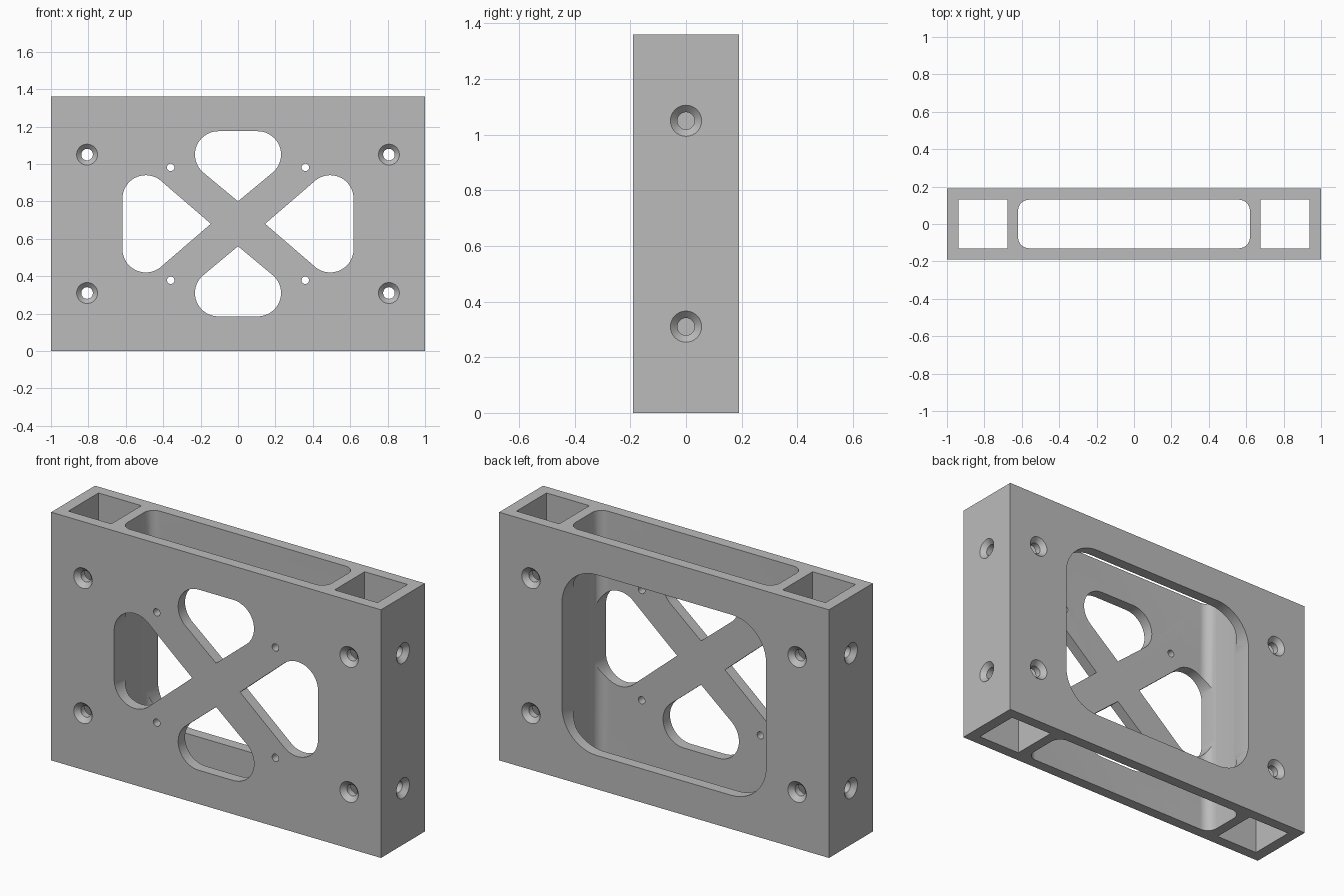
import bpy
import bmesh
from math import cos, sin, tau, radians
from mathutils import Vector
from mathutils.geometry import convex_hull_2d

default = bpy.data.objects.get("Cube")
if default:
    bpy.data.objects.remove(default, do_unlink=True)

WIDTH, DEPTH, HEIGHT = 2.0, 0.38, 1.36
MID = HEIGHT / 2
INNER = 0.13          # half depth of the hollow inside
SLOT = 0.62           # half width of the central hollow

grey = bpy.data.materials.new("satin grey")
grey.use_nodes = True
COLOUR = (0.5, 0.5, 0.5, 1)
grey.diffuse_color = COLOUR
grey.node_tree.nodes["Principled BSDF"].inputs["Base Color"].default_value = COLOUR

AXES = {
    "X": lambda u, v, d: (d, u, v),
    "Y": lambda u, v, d: (u, d, v),
    "Z": lambda u, v, d: (u, v, d),
}


def outline(*circles, steps=48):
    """Rounded outline wrapped around circles given as (u, v, radius)."""
    pts = []
    for u, v, r in circles:
        n = steps if r else 1
        pts += [Vector((u + r * cos(tau * i / n), v + r * sin(tau * i / n)))
                for i in range(n)]
    return [pts[i] for i in convex_hull_2d(pts)]


def rounded_box(half_u, half_v, r, mid_v=0):
    return outline(*[(a * (half_u - r), mid_v + b * (half_v - r), r)
                     for a in (-1, 1) for b in (-1, 1)])


def solid(name, shape, stations, axis, centre=(0, 0)):
    """Loft an outline along an axis through (depth, scale) stations."""
    bm = bmesh.new()
    rings = [[bm.verts.new(AXES[axis](centre[0] + p.x * s, centre[1] + p.y * s, d))
              for p in shape] for d, s in stations]
    n = len(shape)
    for low, high in zip(rings, rings[1:]):
        for i in range(n):
            j = (i + 1) % n
            bm.faces.new((low[i], low[j], high[j], high[i]))
    bm.faces.new(rings[0])
    bm.faces.new(rings[-1])
    bmesh.ops.recalc_face_normals(bm, faces=bm.faces)
    mesh = bpy.data.meshes.new(name)
    bm.to_mesh(mesh)
    bm.free()
    obj = bpy.data.objects.new(name, mesh)
    bpy.context.collection.objects.link(obj)
    return obj


def straight(start, end):
    return [(start, 1), (end, 1)]


# Solid block
block = outline(*[(a * WIDTH / 2, b * DEPTH / 2, 0) for a in (-1, 1) for b in (-1, 1)])
frame = solid("mounting_frame", block, straight(0, HEIGHT), "Z")
frame.data.materials.append(grey)

cutters = []


def cut(*args, **kwargs):
    cutters.append(solid("cutter", *args, **kwargs))


# Vertical hollows: central slot and a square channel at each end
through = straight(-0.1, HEIGHT + 0.1)
cut(rounded_box(SLOT, INNER, 0.06), through, "Z")
channel = outline(*[(a * INNER, b * INNER, 0) for a in (-1, 1) for b in (-1, 1)])
for side in (-1, 1):
    cut(channel, through, "Z", centre=(side * 0.807, 0))

# Large rounded opening in the back wall
cut(rounded_box(SLOT - 0.001, 0.495, 0.21, MID), straight(0.04, 0.3), "Y")

# Four rounded triangles that leave a cross in the front wall
front_wall = straight(-0.3, -0.05)
R = 0.125
for s in (-1, 1):
    cut(outline((0, MID + s * 0.12, 0), *[(a * 0.105, MID + s * 0.37, R) for a in (-1, 1)]),
        front_wall, "Y")
    cut(outline((s * 0.145, MID, 0), *[(s * 0.493, MID + a * 0.135, R) for a in (-1, 1)]),
        front_wall, "Y")

# Screw holes: countersunk from front, back and sides, plus small plain ones
BORE, SINK = 0.031, 0.025
bore = outline((0, 0, BORE), steps=32)
pin = outline((0, 0, 0.02), steps=24)
extra = 0.02          # the countersink cone runs past the surface
wide = (BORE + SINK + extra) / BORE
face = DEPTH / 2
for a in (-1, 1):
    for b in (-1, 1):
        level = MID + b * 0.37
        cut(bore, [(-face - extra, wide), (SINK - face, 1), (face - SINK, 1), (face + extra, wide)],
            "Y", centre=(a * 0.807, level))
        cut(bore, [(a * (1 + extra), wide), (a * (1 - SINK), 1), (a * 0.8, 1)],
            "X", centre=(0, level))
        cut(pin, front_wall, "Y", centre=(a * 0.36, MID + b * 0.302))

# Cut everything, bake the result and drop the cutters
for c in cutters:
    mod = frame.modifiers.new("cut", "BOOLEAN")
    mod.operation = "DIFFERENCE"
    mod.solver = "EXACT"
    mod.object = c
depsgraph = bpy.context.evaluated_depsgraph_get()
baked = bpy.data.meshes.new_from_object(frame.evaluated_get(depsgraph))
frame.modifiers.clear()
frame.data = baked
for c in cutters:
    bpy.data.objects.remove(c, do_unlink=True)

# One colour everywhere, smooth curves with crisp edges
baked.materials.clear()
baked.materials.append(grey)
for poly in baked.polygons:
    poly.material_index = 0
for obj in bpy.context.selected_objects:
    obj.select_set(False)
frame.select_set(True)
bpy.context.view_layer.objects.active = frame
bpy.ops.object.shade_smooth_by_angle(angle=radians(30))
